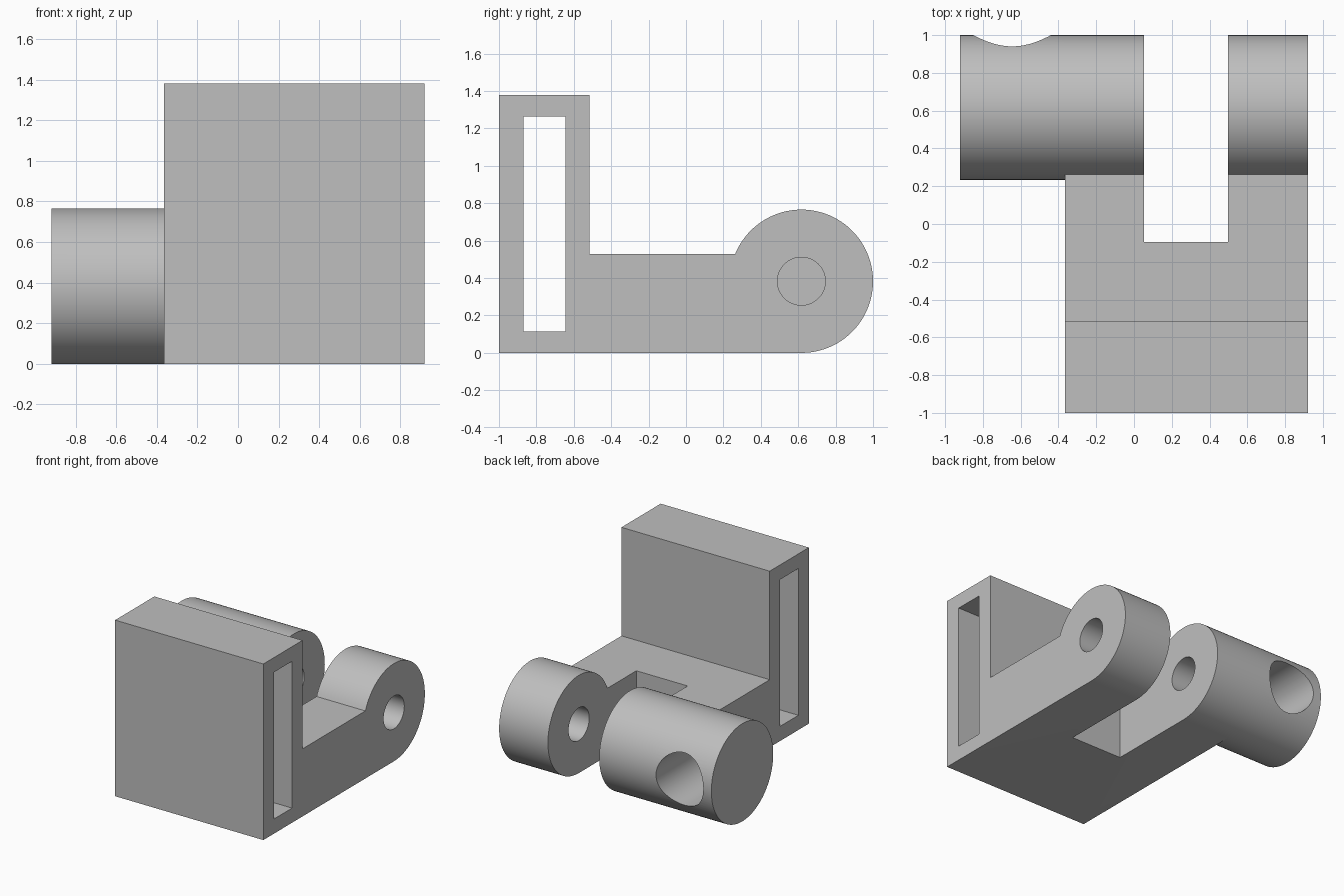
import bpy, bmesh, math
from mathutils import Vector

cube = bpy.data.objects.get("Cube")
if cube:
    bpy.data.objects.remove(cube, do_unlink=True)

grey = bpy.data.materials.new("plain_grey")
grey.use_nodes = True
grey.diffuse_color = (0.52, 0.52, 0.52, 1)
grey.node_tree.nodes["Principled BSDF"].inputs["Base Color"].default_value = (0.52, 0.52, 0.52, 1)

R = 0.383              # barrel radius
CY, CZ = 1 - R, R      # barrel axis
LEFT, RIGHT = -0.365, 0.92
STEPS = 96


def prism(name, points, x0, x1):
    """Extrude a (y, z) outline from x0 to x1."""
    bm = bmesh.new()
    face = bm.faces.new([bm.verts.new((x0, y, z)) for y, z in points])
    ext = bmesh.ops.extrude_face_region(bm, geom=[face])
    bmesh.ops.translate(bm, vec=Vector((x1 - x0, 0, 0)),
                        verts=[v for v in ext["geom"] if isinstance(v, bmesh.types.BMVert)])
    bmesh.ops.recalc_face_normals(bm, faces=bm.faces)
    mesh = bpy.data.meshes.new(name)
    bm.to_mesh(mesh)
    bm.free()
    mesh.materials.append(grey)
    obj = bpy.data.objects.new(name, mesh)
    bpy.context.collection.objects.link(obj)
    return obj


def arc(radius, count):
    """Points around the barrel axis, starting at the bottom."""
    turns = [math.tau * i / STEPS - math.pi / 2 for i in range(count)]
    return [(CY + radius * math.cos(a), CZ + radius * math.sin(a)) for a in turns]


def rect(y0, y1, z0, z1):
    return [(y0, z0), (y1, z0), (y1, z1), (y0, z1)]


def combine(target, tool, operation):
    """Apply a boolean and discard the tool."""
    tool.hide_render = True
    mod = target.modifiers.new(tool.name, "BOOLEAN")
    mod.operation, mod.solver, mod.object = operation, "EXACT", tool
    bpy.context.view_layer.objects.active = target
    bpy.ops.object.modifier_apply(modifier=mod.name)
    bpy.data.objects.remove(tool, do_unlink=True)


# L-shaped body whose arm ends in a rounded knuckle
knuckle = arc(R, 67)
arm_top = knuckle[-1][1]
outline = [(-1, 0)] + knuckle + [(-0.515, arm_top), (-0.515, 1.38), (-1, 1.38)]
bracket = prism("hinge_bracket", outline, LEFT, RIGHT)

# Barrel continuing the knuckle sideways
combine(bracket, prism("side_barrel", arc(R, STEPS), -0.92, LEFT), "UNION")

# Strap slot, gap between the knuckles, and blind pin hole
combine(bracket, prism("strap_slot", rect(-0.87, -0.645, 0.115, 1.265), -0.6, 1.2), "DIFFERENCE")
combine(bracket, prism("knuckle_gap", rect(-0.095, 1.2, -0.2, 1), 0.052, 0.497), "DIFFERENCE")
combine(bracket, prism("pin_hole", arc(0.128, STEPS), -0.34, 1.2), "DIFFERENCE")

# Blind cross hole in the back of the barrel
HOLE_END, HOLE_START = 0.32, 1.2
bpy.ops.mesh.primitive_cylinder_add(vertices=STEPS, radius=0.205, depth=HOLE_START - HOLE_END,
                                    location=(-0.645, (HOLE_START + HOLE_END) / 2, CZ),
                                    rotation=(math.pi / 2, 0, 0))
cross_hole = bpy.context.object
cross_hole.name = "cross_hole"
cross_hole.data.materials.append(grey)
combine(bracket, cross_hole, "DIFFERENCE")

# Smooth round walls, crisp edges
bpy.ops.object.select_all(action="DESELECT")
bracket.select_set(True)
bpy.context.view_layer.objects.active = bracket
bpy.ops.object.shade_smooth_by_angle(angle=math.radians(30))
